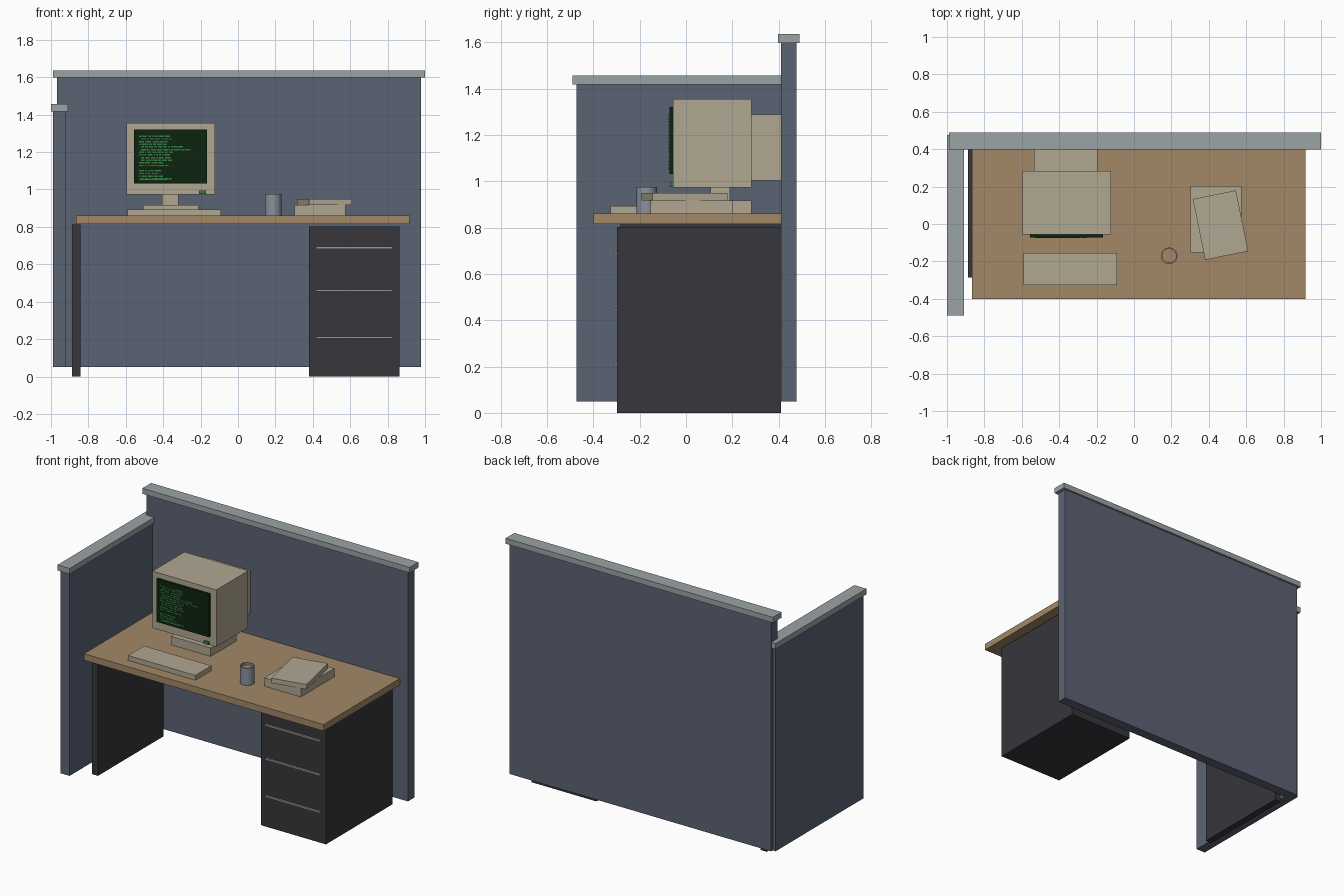
import bpy, bmesh, math, random
from mathutils import Matrix, Vector

if "Cube" in bpy.data.objects:
    bpy.data.objects.remove(bpy.data.objects["Cube"])

random.seed(4)


def material(name, rgb):
    m = bpy.data.materials.new(name)
    m.diffuse_color = (*rgb, 1)
    m.use_nodes = True
    m.node_tree.nodes["Principled BSDF"].inputs["Base Color"].default_value = m.diffuse_color
    return m


BLUE = material("slate blue fabric", (0.105, 0.125, 0.175))
GREY = material("pale grey trim", (0.33, 0.366, 0.376))
WOOD = material("tan wood", (0.36, 0.25, 0.137))
DARK = material("charcoal metal", (0.038, 0.037, 0.045))
BEIGE = material("beige plastic", (0.44, 0.39, 0.29))
SILVER = material("silver handle", (0.32, 0.32, 0.33))
MUG = material("blue grey ceramic", (0.26, 0.285, 0.33))
SCREEN = material("dark green glass", (0.004, 0.017, 0.005))
GREEN = material("bright green", (0.035, 0.22, 0.055))


def add_box(bm, x, y, z, angle=0):
    """Add a box given (min, max) ranges, optionally turned about its middle."""
    mid = Vector([(a + b) / 2 for a, b in (x, y, z)])
    size = [b - a for a, b in (x, y, z)]
    mat = Matrix.Translation(mid) @ Matrix.Rotation(angle, 4, 'Z') @ Matrix.Diagonal((*size, 1))
    bmesh.ops.create_cube(bm, size=1, matrix=mat)


def finish(name, bm, mats):
    me = bpy.data.meshes.new(name)
    bm.to_mesh(me)
    bm.free()
    for m in mats:
        me.materials.append(m)
    ob = bpy.data.objects.new(name, me)
    bpy.context.collection.objects.link(ob)
    return ob


def box(name, mat, x, y, z, angle=0):
    bm = bmesh.new()
    add_box(bm, x, y, z, angle)
    return finish(name, bm, [mat])


# Partition walls with trim caps
box("back_partition", BLUE, (-0.968, 0.978), (0.41, 0.477), (0.05, 1.598))
box("back_partition_cap", GREY, (-0.99, 1.0), (0.397, 0.49), (1.598, 1.635))
box("side_partition", BLUE, (-0.99, -0.923), (-0.472, 0.46), (0.05, 1.418))
box("side_partition_cap", GREY, (-1.0, -0.91), (-0.49, 0.475), (1.418, 1.456))

# Desk
box("desk_top", WOOD, (-0.866, 0.917), (-0.40, 0.41), (0.816, 0.86))
box("desk_leg_panel", DARK, (-0.888, -0.843), (-0.285, 0.41), (0, 0.813))
box("drawer_pedestal", DARK, (0.38, 0.863), (-0.297, 0.41), (0, 0.803))
for i, z in enumerate((0.209, 0.46, 0.688)):
    box(f"drawer_handle_{i + 1}", SILVER, (0.417, 0.827), (-0.31, -0.295), (z - 0.006, z + 0.006))

# Monitor
box("monitor_case", BEIGE, (-0.597, -0.122), (-0.056, 0.283), (0.973, 1.356))
box("monitor_tube_housing", BEIGE, (-0.535, -0.195), (0.28, 0.41), (1.003, 1.289))
box("monitor_neck", BEIGE, (-0.405, -0.318), (0.105, 0.19), (0.91, 0.98))
box("monitor_base", BEIGE, (-0.507, -0.21), (0.01, 0.283), (0.86, 0.917))
box("monitor_screen", SCREEN, (-0.556, -0.167), (-0.072, -0.05), (1.032, 1.321))
box("power_light", GREEN, (-0.208, -0.172), (-0.069, -0.05), (0.976, 0.995))

# Glowing dashes on the screen, one ragged row per length
bm = bmesh.new()
left, top, pitch = -0.53, 1.288, 0.0142
rows = (0.16, 0.17, 0.14, 0.15, 0.24, 0.27, 0.17, 0.14, 0.16, 0.17, 0.11, 0.14, 0.0, 0.11, 0.09, 0.12, 0.17)
for i, length in enumerate(rows):
    x, z = left + random.choice((0, 0, 0.012)), top - i * pitch
    while x < left + length:
        w = random.uniform(0.006, 0.03)
        add_box(bm, (x, x + w), (-0.0745, -0.0715), (z - 0.0075, z))
        x += w + random.uniform(0.003, 0.008)
add_box(bm, (-0.53, -0.38), (-0.0745, -0.0715), (1.050, 1.055))
finish("screen_dashes", bm, [GREEN])

# Keyboard and papers
box("keyboard", BEIGE, (-0.59, -0.09), (-0.325, -0.155), (0.86, 0.893))
box("lower_paper_stack", BEIGE, (0.303, 0.575), (-0.153, 0.203), (0.86, 0.917))
box("upper_paper_stack", BEIGE, (0.345, 0.58), (-0.172, 0.16), (0.917, 0.95), math.radians(11.5))

# Mug: lathed profile, with the drink as the inner disc
bm = bmesh.new()
profile = [(0, 0.86), (0.044, 0.86), (0.044, 0.976), (0.037, 0.976), (0.037, 0.962), (0, 0.962)]
verts = [bm.verts.new((r, 0, z)) for r, z in profile]
edges = [bm.edges.new(p) for p in zip(verts, verts[1:])]
bmesh.ops.spin(bm, geom=verts + edges, cent=(0, 0, 0), axis=(0, 0, 1),
               angle=2 * math.pi, steps=32)
bmesh.ops.remove_doubles(bm, verts=bm.verts, dist=1e-5)
bmesh.ops.recalc_face_normals(bm, faces=bm.faces)
for f in bm.faces:
    c = f.calc_center_median()
    f.material_index = int(abs(c.z - 0.962) < 0.001)
mug = finish("mug", bm, [MUG, WOOD])
mug.location = (0.188, -0.17, 0)
bpy.context.view_layer.objects.active = mug
mug.select_set(True)
bpy.ops.object.shade_smooth_by_angle(angle=math.radians(35))
